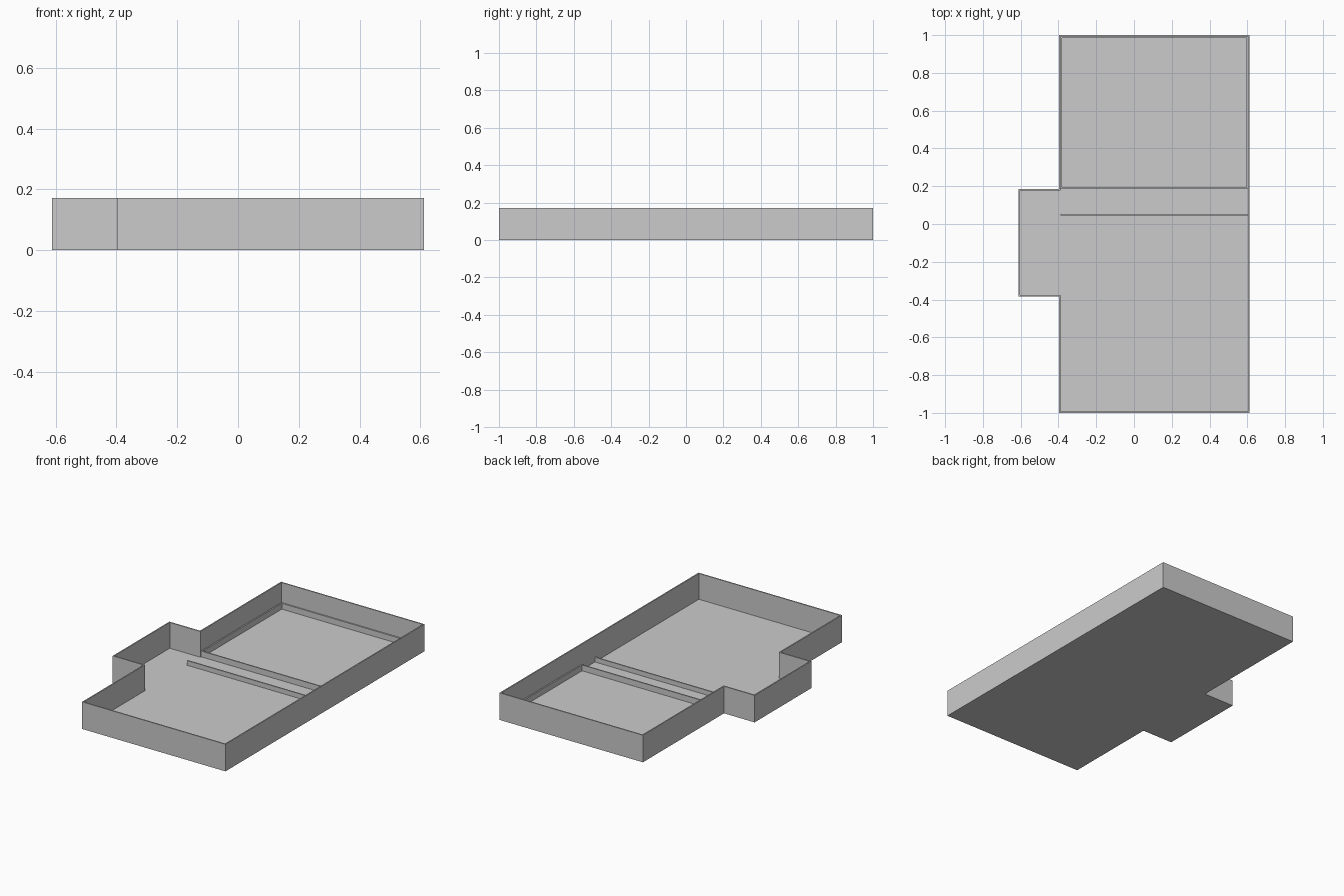
import bpy
import bmesh

old = bpy.data.objects.get("Cube")
if old:
    bpy.data.objects.remove(old, do_unlink=True)

HEIGHT, FLOOR, WALL = 0.172, 0.008, 0.008

grey = bpy.data.materials.new("plain grey")
grey.use_nodes = True
colour = (0.6, 0.6, 0.6, 1)
grey.diffuse_color = colour
grey.node_tree.nodes["Principled BSDF"].inputs["Base Color"].default_value = colour


def finish(name, bm):
    bmesh.ops.recalc_face_normals(bm, faces=bm.faces)
    mesh = bpy.data.meshes.new(name)
    bm.to_mesh(mesh)
    bm.free()
    mesh.materials.append(grey)
    obj = bpy.data.objects.new(name, mesh)
    bpy.context.collection.objects.link(obj)
    return obj


def open_tray(name, outline, wall, bottom, floor, top):
    """Extrude an outline, then inset its top and sink the inside to the floor."""
    bm = bmesh.new()
    base = bm.faces.new([bm.verts.new((x, y, bottom)) for x, y in outline])
    ext = bmesh.ops.extrude_face_region(bm, geom=[base], use_keep_orig=True)
    for v in ext["geom"]:
        if isinstance(v, bmesh.types.BMVert):
            v.co.z = top
    bmesh.ops.recalc_face_normals(bm, faces=bm.faces)
    lid = max(bm.faces, key=lambda f: f.calc_center_median().z)
    bmesh.ops.inset_region(bm, faces=[lid], thickness=wall, use_even_offset=True)
    sunk = bmesh.ops.extrude_discrete_faces(bm, faces=[lid])["faces"][0]
    for v in sunk.verts:
        v.co.z = floor
    return finish(name, bm)


def block(name, low, high):
    bm = bmesh.new()
    bmesh.ops.create_cube(bm, size=1)
    for v in bm.verts:
        for i in range(3):
            v.co[i] = high[i] if v.co[i] > 0 else low[i]
    return finish(name, bm)


# Main tray with a side bay on the right
left, right, bay = 0.612, -0.397, -0.612
bay_front, bay_back = -0.385, 0.185
open_tray("tray_shell",
          [(right, -1), (left, -1), (left, 1), (right, 1),
           (right, bay_back), (bay, bay_back), (bay, bay_front), (right, bay_front)],
          WALL, 0, FLOOR, HEIGHT)

# Low rim round the back compartment, made of four strips
x0, x1 = right + WALL, left - WALL
y0, y1 = bay_back, 1 - WALL
rim_top = 0.045
strips = {
    "rim_front": ((x0, y0), (x1, y0 + WALL)),
    "rim_back": ((x0, y1 - WALL), (x1, y1)),
    "rim_right": ((x0, y0 + WALL), (x0 + WALL, y1 - WALL)),
    "rim_left": ((x1 - WALL, y0 + WALL), (x1, y1 - WALL)),
}
for name, (low, high) in strips.items():
    block(name, (*low, FLOOR), (*high, rim_top))

# Low divider across the middle
block("divider", (x0, 0.044, FLOOR), (x1, 0.052, 0.038))
